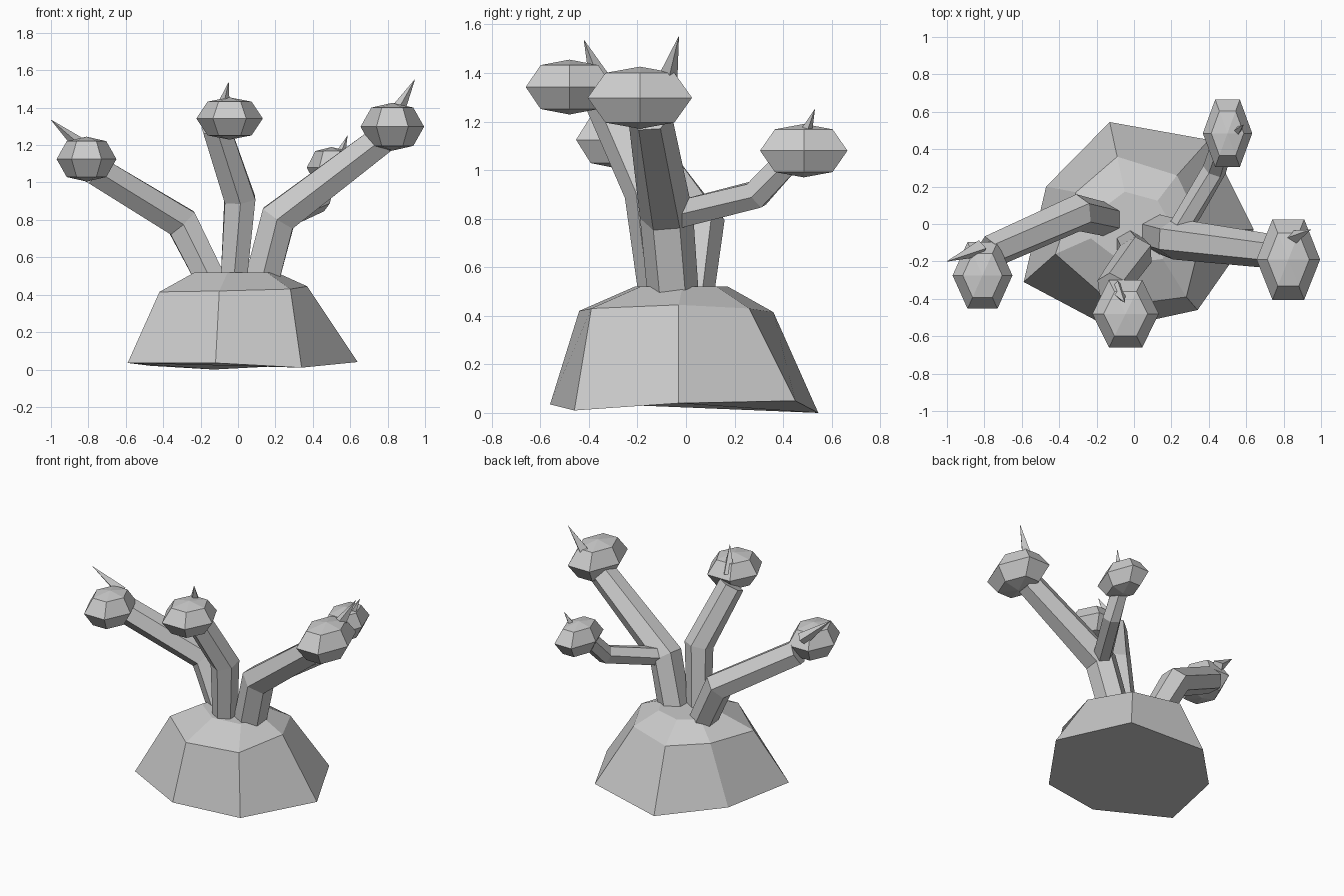
import bpy, bmesh, math
from mathutils import Vector as V

if "Cube" in bpy.data.objects:
    bpy.data.objects.remove(bpy.data.objects["Cube"])

mat = bpy.data.materials.new("stone grey")
mat.diffuse_color = (0.6, 0.6, 0.6, 1)
mat.use_nodes = True
mat.node_tree.nodes["Principled BSDF"].inputs["Base Color"].default_value = mat.diffuse_color


def loft(name, rings, pole_ends=False):
    """Skin a stack of equal rings; ends close with a flat cap or a raised pole."""
    bm = bmesh.new()
    loops = [[bm.verts.new(p) for p in r] for r in (rings[1:-1] if pole_ends else rings)]
    n = len(loops[0])
    for a, b in zip(loops, loops[1:]):
        for i in range(n):
            j = (i + 1) % n
            bm.faces.new((a[i], a[j], b[j], b[i]))
    if pole_ends:
        for loop, pole in ((loops[0], rings[0]), (loops[-1], rings[-1])):
            p = bm.verts.new(pole)
            for i in range(n):
                bm.faces.new((loop[i], loop[(i + 1) % n], p))
    else:
        bm.faces.new(loops[0])
        bm.faces.new(loops[-1])
    bmesh.ops.recalc_face_normals(bm, faces=bm.faces)
    me = bpy.data.meshes.new(name)
    bm.to_mesh(me)
    bm.free()
    me.materials.append(mat)
    ob = bpy.data.objects.new(name, me)
    bpy.context.collection.objects.link(ob)


def tube(name, path, radii, ref, sides=6):
    """Faceted tube along a path, or a spike when it narrows to nearly nothing."""
    pts = [V(p) for p in path]
    rings = []
    for k, (p, r) in enumerate(zip(pts, radii)):
        t = V()
        if k > 0:
            t += (p - pts[k - 1]).normalized()
        if k < len(pts) - 1:
            t += (pts[k + 1] - p).normalized()
        t.normalize()
        u = (V(ref) - t * t.dot(V(ref))).normalized()
        w = t.cross(u)
        angles = [math.tau * i / sides for i in range(sides)]
        rings.append([p + r * (u * math.cos(a) + w * math.sin(a)) for a in angles])
    loft(name, rings)


def bulb(name, c, rx, ry, rz):
    """Six-sided squashed ball with its flat sides facing front and back."""
    c = V(c)
    rings = [c - V((0, 0, rz))]
    for s, h in ((0.66, -0.8), (1, 0), (0.66, 0.8)):
        rings.append([c + V((rx * s * math.cos(i * math.pi / 3),
                             ry * s * math.sin(i * math.pi / 3) / 0.866, rz * h))
                      for i in range(6)])
    rings.append(c + V((0, 0, rz)))
    loft(name, rings, pole_ends=True)


# Irregular seven-sided mound
foot = [(-0.12, -0.56, 0.035), (0.34, -0.46, 0.01), (0.64, -0.03, 0.04), (0.40, 0.45, 0.05),
        (-0.13, 0.545, 0.0), (-0.47, 0.20, 0.02), (-0.59, -0.31, 0.035)]
shoulder = [(-0.10, -0.44, 0.42), (0.28, -0.39, 0.43), (0.37, -0.03, 0.445), (0.23, 0.26, 0.43),
            (-0.09, 0.36, 0.415), (-0.31, 0.17, 0.42), (-0.42, -0.16, 0.415)]
crown = [(x * 0.55, y * 0.48, 0.52) for x, y, z in shoulder]
loft("mound", [foot, shoulder, crown])

# Bent stalks: path, radii, reference axis
stalks = {
    "left_stalk": ([(-0.13, 0.02, 0.45), (-0.30, 0.06, 0.785), (-0.77, -0.15, 1.07)],
                   (0.09, 0.1, 0.09), (0, 1, 0)),
    "front_stalk": ([(-0.025, -0.11, 0.45), (0.01, -0.16, 0.91), (-0.12, -0.34, 1.30)],
                    (0.08, 0.095, 0.085), (0, 1, 0)),
    "right_stalk": ([(0.12, -0.05, 0.45), (0.215, -0.08, 0.81), (0.77, -0.15, 1.23)],
                    (0.105, 0.11, 0.09), (0, 1, 0)),
    "back_stalk": ([(0.25, -0.02, 0.82), (0.43, 0.29, 0.90), (0.47, 0.42, 1.04)],
                   (0.065, 0.065, 0.06), (1, 0, 0)),
}
for name, (path, radii, ref) in stalks.items():
    tube(name, path, radii, ref)

# Bulbs on the stalk tips
bulb("left_bulb", (-0.81, -0.275, 1.125), 0.16, 0.178, 0.12)
bulb("front_bulb", (-0.045, -0.48, 1.342), 0.178, 0.18, 0.113)
bulb("right_bulb", (0.825, -0.19, 1.298), 0.17, 0.215, 0.128)
bulb("back_bulb", (0.50, 0.485, 1.08), 0.132, 0.18, 0.11)

# Thin spikes on the bulbs
for name, base, tip, r in (
        ("left_spike", (-0.82, -0.13, 1.18), (-1.0, -0.2, 1.335), 0.045),
        ("front_spike", (-0.09, -0.35, 1.36), (-0.05, -0.42, 1.535), 0.048),
        ("right_spike", (0.84, -0.08, 1.36), (0.945, -0.03, 1.55), 0.045),
        ("back_spike", (0.54, 0.485, 1.13), (0.585, 0.53, 1.25), 0.032)):
    tube(name, (base, tip), (r, 0.001), (0, 1, 0), sides=4)
